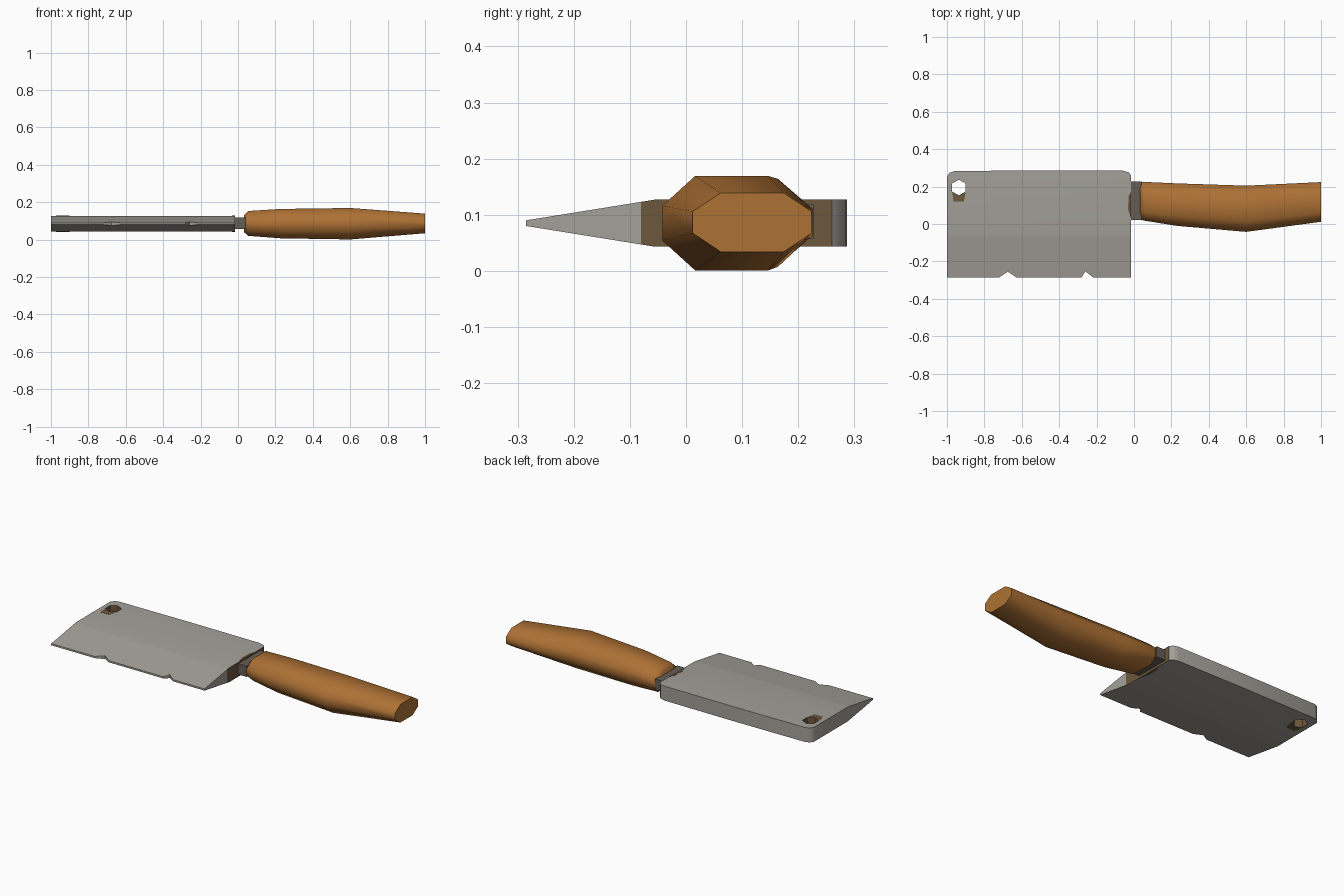
import bpy, bmesh, math

if "Cube" in bpy.data.objects:
    bpy.data.objects.remove(bpy.data.objects["Cube"])

MID = 0.085      # height of the knife's centre plane
HALF = 0.042     # half blade thickness


def material(name, rgb):
    m = bpy.data.materials.new(name)
    m.diffuse_color = (*rgb, 1)
    m.use_nodes = True
    m.node_tree.nodes["Principled BSDF"].inputs["Base Color"].default_value = m.diffuse_color
    return m


steel = material("grey steel", (0.37, 0.355, 0.32))
rust = material("dark brown rust", (0.15, 0.095, 0.045))
wood = material("orange brown wood", (0.42, 0.165, 0.035))
collar_mat = material("dark grey brown", (0.13, 0.11, 0.09))


def finish(bm, name, mats, angle):
    bmesh.ops.recalc_face_normals(bm, faces=bm.faces)
    me = bpy.data.meshes.new(name)
    bm.to_mesh(me)
    bm.free()
    for m in mats:
        me.materials.append(m)
    ob = bpy.data.objects.new(name, me)
    bpy.context.collection.objects.link(ob)
    bpy.ops.object.select_all(action='DESELECT')
    ob.select_set(True)
    bpy.context.view_layer.objects.active = ob
    bpy.ops.object.shade_smooth_by_angle(angle=math.radians(angle))
    return ob


def plate(loops, half):
    """Extrude filled 2D outlines (later loops are holes) around z = 0."""
    cu = bpy.data.curves.new("outline", 'CURVE')
    cu.dimensions = '2D'
    cu.fill_mode = 'BOTH'
    cu.extrude = half
    for loop in loops:
        sp = cu.splines.new('POLY')
        sp.points.add(len(loop) - 1)
        for p, (x, y) in zip(sp.points, loop):
            p.co = (x, y, 0, 1)
        sp.use_cyclic_u = True
    ob = bpy.data.objects.new("outline", cu)
    bpy.context.collection.objects.link(ob)
    bpy.context.view_layer.update()
    bm = bmesh.new()
    bm.from_mesh(ob.to_mesh())
    bmesh.ops.remove_doubles(bm, verts=bm.verts, dist=1e-4)
    ob.to_mesh_clear()
    bpy.data.objects.remove(ob)
    return bm


# Blade: chipped outline with hanging hole, ground to an edge at the front
outline = [(-1, -0.285), (-0.72, -0.285), (-0.675, -0.255), (-0.63, -0.285),
           (-0.28, -0.285), (-0.26, -0.253), (-0.22, -0.285), (-0.015, -0.285),
           (-0.015, 0.26), (-0.03, 0.277), (-0.06, 0.285), (-0.5, 0.287),
           (-0.96, 0.283), (-0.985, 0.275), (-1, 0.255)]
HX, HY = -0.936, 0.195
hole = [(HX + 0.042 * math.cos(math.radians(60 * i + 30)),
         HY + 0.042 * math.sin(math.radians(60 * i + 30))) for i in range(6)]
bm = plate([outline, hole], HALF)
for y in (-0.055, -0.08, 0.26):
    bmesh.ops.bisect_plane(bm, geom=bm.verts[:] + bm.edges[:] + bm.faces[:],
                           plane_co=(0, y, 0), plane_no=(0, 1, 0))
for v in bm.verts:
    t = min(1, max(0, (-0.055 - v.co.y) / 0.23))
    v.co.z = MID + v.co.z * (1 - 0.88 * t)
for f in bm.faces:
    c = f.calc_center_median()
    f.normal_update()
    in_hole = math.hypot(c.x - HX, c.y - HY) < 0.045 and abs(f.normal.z) < 0.5
    at_heel = c.x > -0.016 and -0.08 < c.y < 0.26
    f.material_index = 1 if in_hole or at_heel else 0
finish(bm, "blade", [steel, rust], 40)

# Rust stains on both blade sides, beside the hole and the collar
stains = {"hole_stain": [(-0.972, 0.17), (-0.965, 0.12), (-0.91, 0.12),
                         (-0.9, 0.17), (-0.936, 0.152)],
          "collar_stain": [(-0.016, 0.03), (-0.016, 0.17),
                           (-0.029, 0.15), (-0.032, 0.08)]}
for name, pts in stains.items():
    for side, s in (("top", 1), ("bottom", -1)):
        bm = plate([pts], 0.001)
        bmesh.ops.translate(bm, verts=bm.verts, vec=(0, 0, MID + s * HALF))
        finish(bm, name + "_" + side, [rust], 30)

# Collar between blade and handle
bm = bmesh.new()
bmesh.ops.create_cube(bm, size=1)
for v in bm.verts:
    v.co = (0.01 + v.co.x * 0.06, 0.125 + v.co.y * 0.205, 0.088 + v.co.z * 0.062)
finish(bm, "collar", [collar_mat], 30)

# Handle: octagonal sections (x, y low, y high, z low, z high)
sections = [(0.032, 0.025, 0.222, 0.04, 0.13),
            (0.055, 0.018, 0.225, 0.02, 0.153),
            (0.23, -0.01, 0.217, 0.007, 0.164),
            (0.6, -0.042, 0.205, 0.001, 0.169),
            (1.0, 0.012, 0.224, 0.034, 0.139)]
bm = bmesh.new()
rings = []
for x, y0, y1, z0, z1 in sections:
    cy, hy = (y0 + y1) / 2, (y1 - y0) / 2
    cz, hz = (z0 + z1) / 2, (z1 - z0) / 2
    a, b = 0.53, 0.37
    prof = [(1, b), (a, 1), (-a, 1), (-1, b), (-1, -b), (-a, -1), (a, -1), (1, -b)]
    rings.append([bm.verts.new((x, cy + hy * u, cz + hz * w)) for u, w in prof])
for r, q in zip(rings, rings[1:]):
    for i in range(8):
        j = (i + 1) % 8
        bm.faces.new((r[i], r[j], q[j], q[i]))
bm.faces.new(rings[0])
bm.faces.new(rings[-1])
finish(bm, "handle", [wood], 65)
